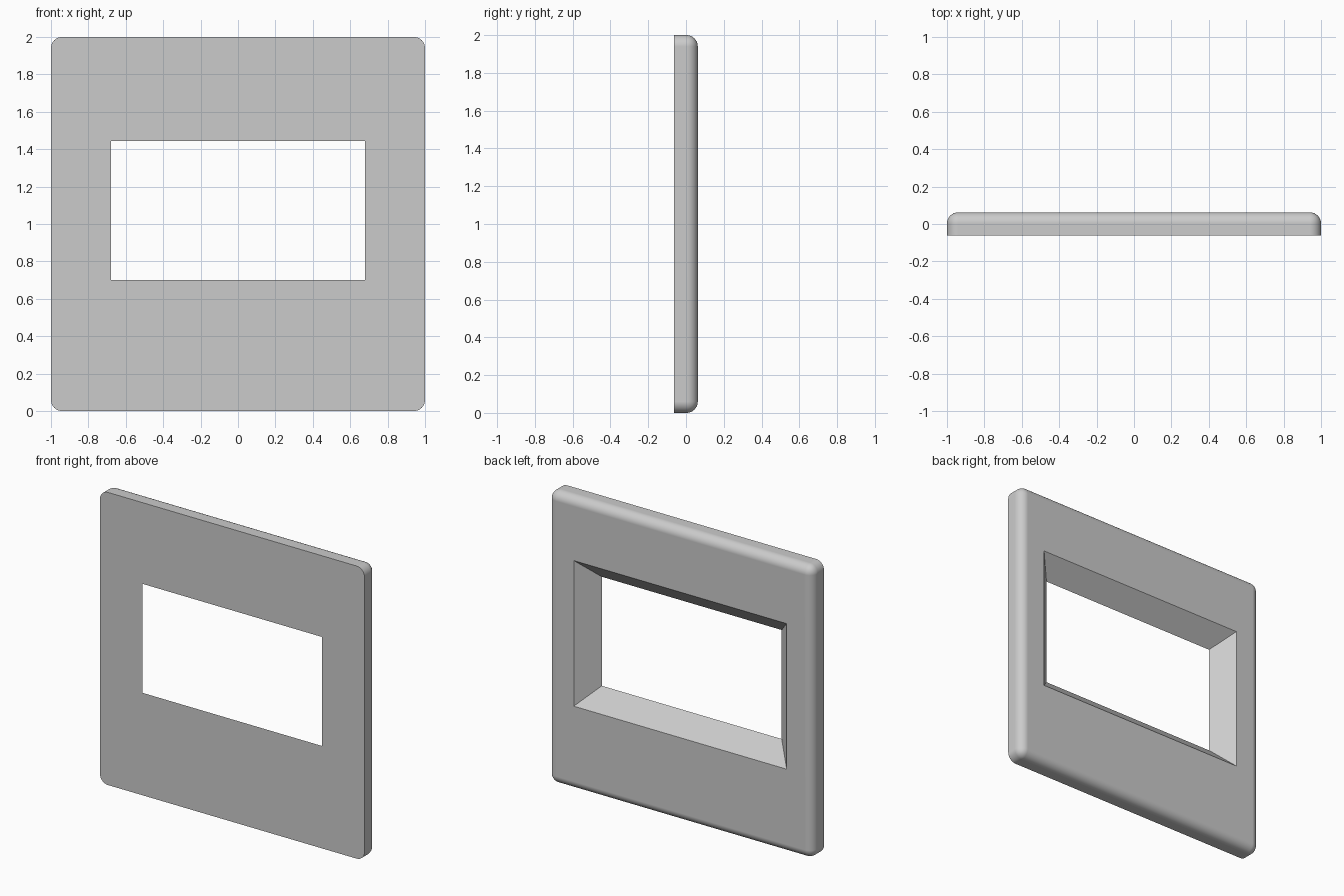
import bpy, bmesh, math

old = bpy.data.objects.get("Cube")
if old:
    bpy.data.objects.remove(old, do_unlink=True)

HALF_DEPTH = 0.0625
RADIUS = 0.06
OPENING_X, OPENING_LOW, OPENING_HIGH = 0.68, 0.70, 1.445  # opening at the front face

grey = bpy.data.materials.new("light_grey")
grey.use_nodes = True
colour = (0.6, 0.6, 0.6, 1)
grey.diffuse_color = colour
grey.node_tree.nodes["Principled BSDF"].inputs["Base Color"].default_value = colour


def make_object(name, bm):
    bmesh.ops.recalc_face_normals(bm, faces=bm.faces)
    mesh = bpy.data.meshes.new(name)
    bm.to_mesh(mesh)
    bm.free()
    obj = bpy.data.objects.new(name, mesh)
    bpy.context.collection.objects.link(obj)
    mesh.materials.append(grey)
    return obj


# Plate: rounded corners and a rounded back rim, with a crisp flat front
bm = bmesh.new()
bmesh.ops.create_cube(bm, size=2)
for v in bm.verts:
    v.co.y *= HALF_DEPTH
    v.co.z += 1
rim = [e for e in bm.edges if any(v.co.y > 0 for v in e.verts)]
bmesh.ops.bevel(bm, geom=rim, offset=RADIUS, segments=8, profile=0.5,
                affect='EDGES', clamp_overlap=True)
plate = make_object("frame_plate", bm)

# Opening cutter: walls flare outward at 45 degrees towards the back
bm = bmesh.new()
rings = []
for y in (-2 * HALF_DEPTH, 2 * HALF_DEPTH):
    grow = y + HALF_DEPTH
    x, low, high = OPENING_X + grow, OPENING_LOW - grow, OPENING_HIGH + grow
    ring = [bm.verts.new(p) for p in
            ((-x, y, low), (x, y, low), (x, y, high), (-x, y, high))]
    bm.faces.new(ring)
    rings.append(ring)
for i in range(4):
    j = (i + 1) % 4
    bm.faces.new((rings[0][i], rings[0][j], rings[1][j], rings[1][i]))
cutter = make_object("opening_cutter", bm)
cutter.hide_render = True

# Cut the opening, then drop the cutter
cut = plate.modifiers.new("opening", 'BOOLEAN')
cut.operation = 'DIFFERENCE'
cut.solver = 'EXACT'
cut.object = cutter
bpy.ops.object.select_all(action='DESELECT')
bpy.context.view_layer.objects.active = plate
plate.select_set(True)
bpy.ops.object.modifier_apply(modifier=cut.name)
bpy.data.objects.remove(cutter, do_unlink=True)

# Smooth rounded rim, sharp front and opening edges, flat large faces
bpy.ops.object.shade_smooth_by_angle(angle=math.radians(30))
weighted = plate.modifiers.new("flat_faces", 'WEIGHTED_NORMAL')
weighted.keep_sharp = True
